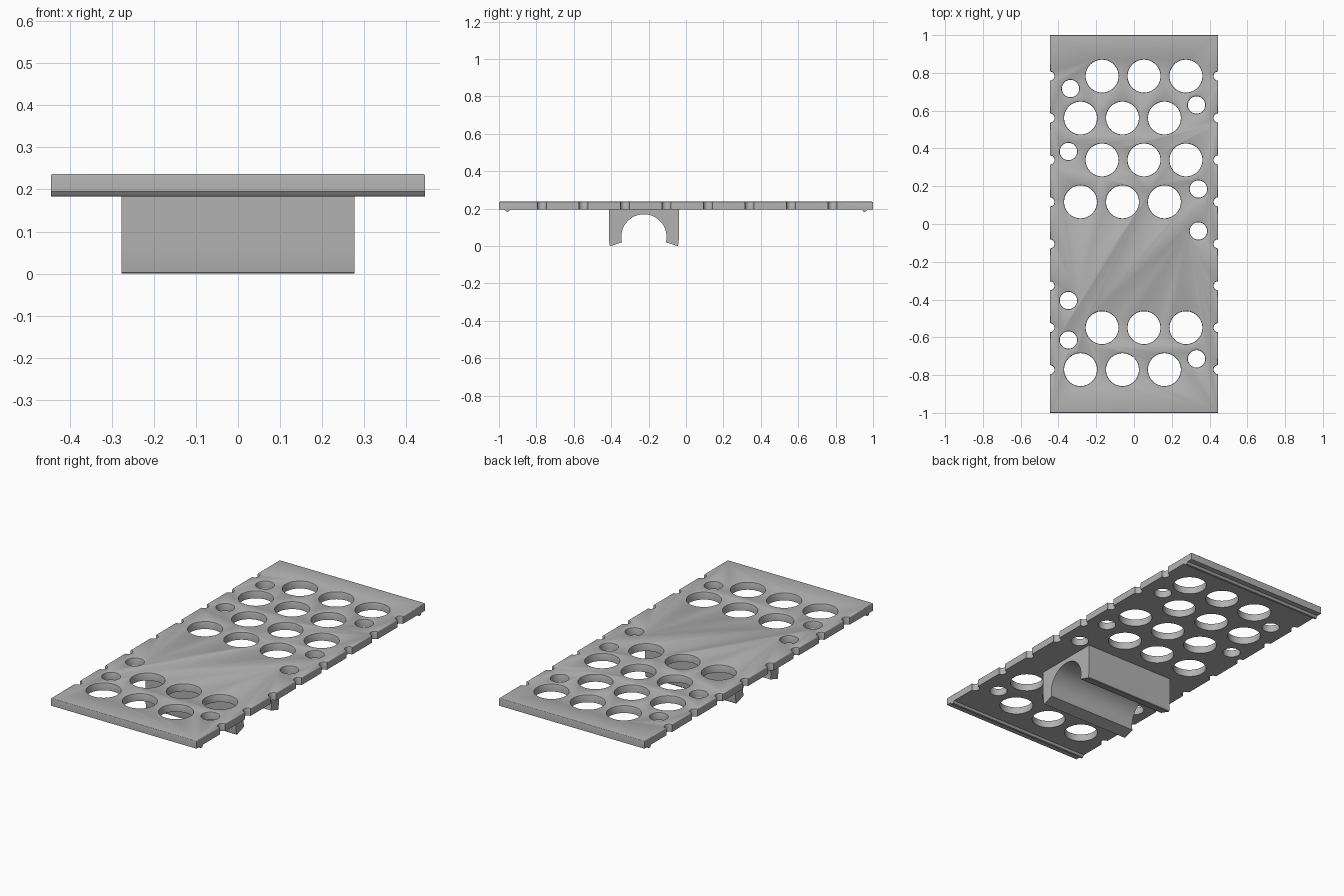
import bpy, bmesh, math
from mathutils import Matrix, Vector

if "Cube" in bpy.data.objects:
    bpy.data.objects.remove(bpy.data.objects["Cube"], do_unlink=True)

HALF_X, TOP, BOTTOM, EDGE = 0.445, 0.237, 0.195, 0.005

grey = bpy.data.materials.new("plain_grey")
grey.use_nodes = True
colour = (0.45, 0.45, 0.45, 1)
grey.diffuse_color = colour
grey.node_tree.nodes["Principled BSDF"].inputs["Base Color"].default_value = colour


def make_object(name, bm):
    bmesh.ops.recalc_face_normals(bm, faces=bm.faces[:])
    mesh = bpy.data.meshes.new(name)
    bm.to_mesh(mesh)
    bm.free()
    mesh.materials.append(grey)
    obj = bpy.data.objects.new(name, mesh)
    bpy.context.collection.objects.link(obj)
    return obj


def smooth(obj):
    bpy.ops.object.select_all(action="DESELECT")
    obj.select_set(True)
    bpy.context.view_layer.objects.active = obj
    bpy.ops.object.shade_smooth_by_angle(angle=math.radians(35))


def extrude_along_x(name, profile, half_length):
    """Solid from a (y, z) outline, centred on x = 0."""
    bm = bmesh.new()
    face = bm.faces.new([bm.verts.new((-half_length, y, z)) for y, z in profile])
    new = bmesh.ops.extrude_face_region(bm, geom=[face])["geom"]
    bmesh.ops.translate(bm, vec=(2 * half_length, 0, 0),
                        verts=[v for v in new if isinstance(v, bmesh.types.BMVert)])
    obj = make_object(name, bm)
    smooth(obj)
    return obj


def add_drill(bm, x, y, r, sides=48):
    """Round cutter that widens at the top to soften the rim."""
    levels = [(r, BOTTOM - 0.05), (r, TOP - EDGE), (r + EDGE * 0.3, TOP - EDGE * 0.3),
              (r + EDGE, TOP), (r + EDGE, TOP + 0.05)]
    rings = []
    for radius, z in levels:
        rings.append([bm.verts.new((x + radius * math.cos(a), y + radius * math.sin(a), z))
                      for a in (math.tau * i / sides for i in range(sides))])
    for low, high in zip(rings, rings[1:]):
        for i in range(sides):
            j = (i + 1) % sides
            bm.faces.new((low[i], low[j], high[j], high[i]))
    bm.faces.new(rings[0][::-1])
    bm.faces.new(rings[-1])


# Plate with softened upper edges
bm = bmesh.new()
bmesh.ops.create_cube(bm, size=1, matrix=Matrix.Translation((0, 0, (TOP + BOTTOM) / 2))
                      @ Matrix.Diagonal((2 * HALF_X, 2, TOP - BOTTOM, 1)))
upper = [e for e in bm.edges if all(v.co.z > TOP - 0.001 for v in e.verts)]
bmesh.ops.bevel(bm, geom=upper, offset=EDGE, segments=3, profile=0.5, affect="EDGES")
plate = make_object("plate", bm)

# Staggered large holes, edge notches and small holes
bm = bmesh.new()
PITCH = 0.222
rows = [0.783 - PITCH * i for i in range(8)]
for i, y in enumerate(rows):
    for side in (-1, 1):
        add_drill(bm, side * HALF_X, y, 0.024, 32)
    if i in (4, 5):
        continue
    start = -0.169 if i % 2 == 0 else -0.283
    for k in range(3):
        add_drill(bm, start + PITCH * k, y, 0.087, 64)
for x, y in [(-0.336, 0.717), (0.331, 0.63), (-0.347, 0.384), (0.341, 0.185),
             (0.341, -0.037), (-0.347, -0.405), (-0.347, -0.614), (0.331, -0.714)]:
    add_drill(bm, x, y, 0.046)
drills = make_object("hole_cutter", bm)
drills.hide_render = True

cut = plate.modifiers.new("holes", "BOOLEAN")
cut.operation, cut.solver, cut.object = "DIFFERENCE", "EXACT", drills
bpy.context.view_layer.objects.active = plate
bpy.ops.object.modifier_apply(modifier=cut.name)
bpy.data.objects.remove(drills, do_unlink=True)
smooth(plate)

# Ridges under both ends
for name, side in (("front_ridge", -1), ("back_ridge", 1)):
    y = side * 0.955
    outline = [(y - 0.017, BOTTOM + 0.003), (y - 0.015, BOTTOM), (y - 0.006, 0.184),
               (y, 0.183), (y + 0.006, 0.184), (y + 0.015, BOTTOM), (y + 0.017, BOTTOM + 0.003)]
    extrude_along_x(name, outline, HALF_X)

# Pipe clip: block with a round channel open at the bottom
CY, CZ, R = -0.225, 0.049, 0.121
lip = math.asin((0.02 - CZ) / R)
arc = []
for i in range(49):
    a = lip + (math.pi - 2 * lip) * i / 48
    arc.append((CY + R * math.cos(a), CZ + R * math.sin(a)))
outer = [(0.180, 0.0), (0.183, 0.003), (0.186, 0.025), (0.1875, 0.05), (0.1875, BOTTOM + 0.004)]
right_leg = [(CY + dy, z) for dy, z in outer]
left_leg = [(CY - dy, z) for dy, z in outer]
extrude_along_x("pipe_clip", arc + left_leg + right_leg[::-1], 0.277)
